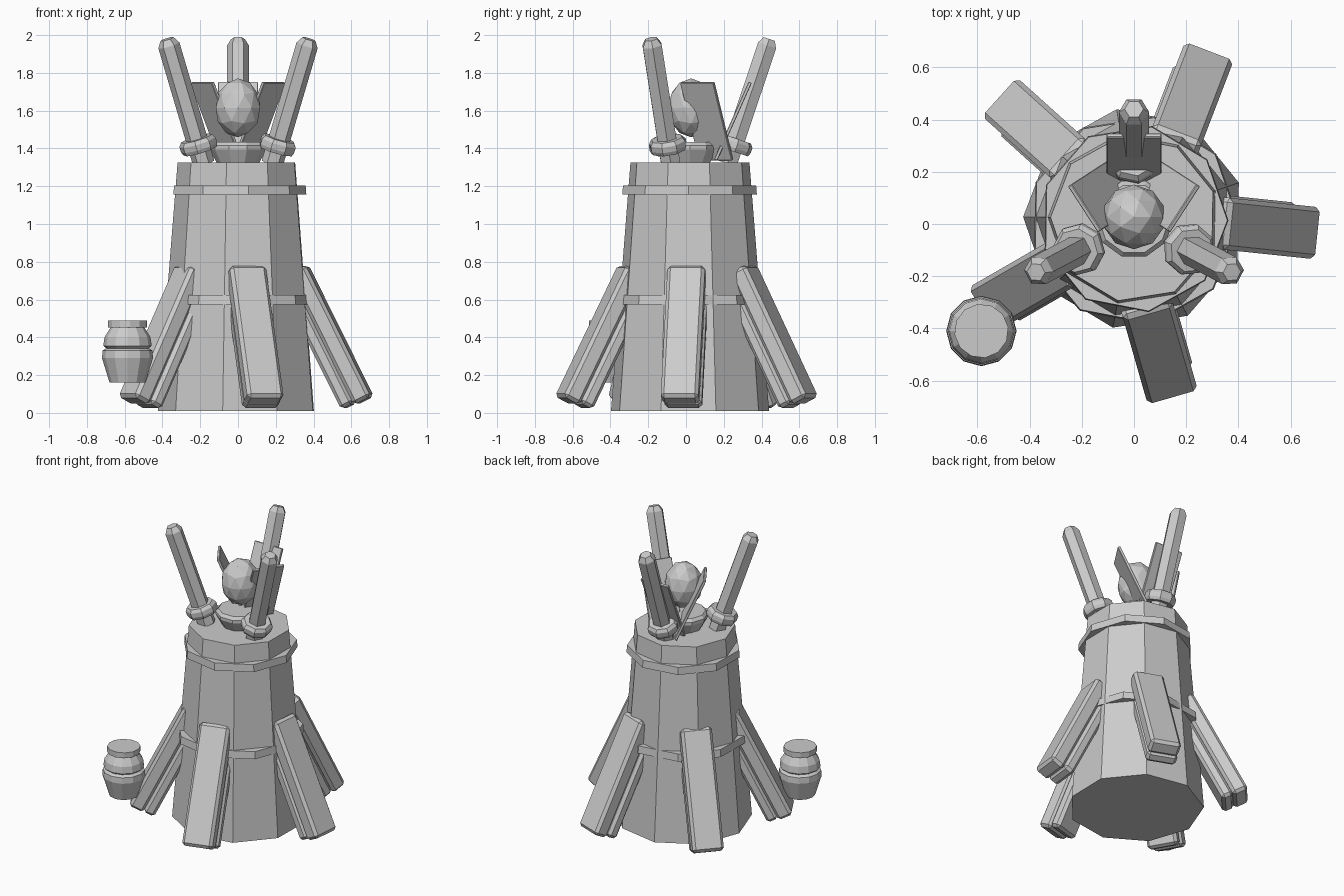
import bpy
import bmesh
from math import sin, cos, tau, radians
from mathutils import Matrix, Vector

if "Cube" in bpy.data.objects:
    bpy.data.objects.remove(bpy.data.objects["Cube"], do_unlink=True)

GREY = (0.6, 0.6, 0.6, 1.0)
grey = bpy.data.materials.new("plain_grey")
grey.use_nodes = True
grey.diffuse_color = GREY
grey.node_tree.nodes["Principled BSDF"].inputs["Base Color"].default_value = GREY


def finish(name, bm, matrix):
    bmesh.ops.recalc_face_normals(bm, faces=bm.faces)
    mesh = bpy.data.meshes.new(name)
    bm.to_mesh(mesh)
    bm.free()
    mesh.materials.append(grey)
    obj = bpy.data.objects.new(name, mesh)
    obj.matrix_world = matrix
    bpy.context.collection.objects.link(obj)
    return obj


def lathe(name, profile, sides, matrix, phase=0):
    """Closed solid from (radius, height) pairs, bottom to top."""
    bm = bmesh.new()
    rings = []
    for r, z in profile:
        angles = [radians(phase) + tau * i / sides for i in range(sides)]
        rings.append([bm.verts.new((r * cos(a), r * sin(a), z)) for a in angles])
    for low, high in zip(rings, rings[1:]):
        for i in range(sides):
            j = (i + 1) % sides
            bm.faces.new((low[i], low[j], high[j], high[i]))
    bm.faces.new(rings[0][::-1])
    bm.faces.new(rings[-1])
    return finish(name, bm, matrix)


def box(name, size, matrix, bevel):
    bm = bmesh.new()
    bmesh.ops.create_cube(bm, size=1)
    bmesh.ops.scale(bm, vec=size, verts=bm.verts)
    bmesh.ops.bevel(bm, geom=bm.edges[:], offset=bevel, segments=1, affect='EDGES')
    return finish(name, bm, matrix)


def at(x, y, z):
    return Matrix.Translation((x, y, z))


def leaning(foot, angle, lean):
    """Frame at foot whose x points outward and whose z leans outward."""
    turn = Matrix.Rotation(radians(angle), 4, 'Z')
    return at(*foot) @ turn @ Matrix.Rotation(radians(lean), 4, 'Y')


# Tapered tower with two bands
lathe("tower", [(0.425, 0.01), (0.32, 1.325)], 9, at(0, 0.02, 0), -101)
lathe("lower_band", [(0.405, 0.575), (0.4, 0.625)], 9, at(0, 0.015, 0), -81)
lathe("upper_band", [(0.362, 1.155), (0.358, 1.205)], 9, at(0, 0.02, 0), -81)

# Doubled buttress planks: (angle, middle of the outer face's top edge)
planks = [(-74, 0.055, -0.337), (-6, 0.365, 0.0), (69, 0.167, 0.345),
          (138, -0.263, 0.26), (210, -0.29, -0.16)]
for n, (angle, x, y) in enumerate(planks, 1):
    frame = leaning((x, y, 0.785), angle, -26.5)
    box(f"outer_plank_{n}", (0.1, 0.2, 0.78), frame @ at(-0.05, 0, -0.39), 0.018)
    box(f"inner_plank_{n}", (0.075, 0.2, 0.76), frame @ at(-0.135, 0.008, -0.39), 0.018)

# Leaning posts with collars
for name, angle in (("right_post", 208), ("left_post", -28), ("back_post", 90)):
    a = radians(angle)
    foot = (0.205 * cos(a), 0.015 + 0.205 * sin(a), 1.32)
    frame = leaning(foot, angle, 18.5)
    lathe(name, [(0.058, 0), (0.058, 0.66), (0.036, 0.695)], 6, frame, 30)
    lathe(name + "_collar", [(0.092, 0.07), (0.1, 0.09), (0.1, 0.12), (0.085, 0.14)],
          8, frame, 10)

# Dish and orb
lathe("dish", [(0.11, 1.32), (0.152, 1.395), (0.152, 1.415), (0.135, 1.435)],
      10, at(0, 0.02, 0))
bm = bmesh.new()
bmesh.ops.create_icosphere(bm, subdivisions=2, radius=1)
finish("orb", bm, at(0, 0.027, 1.615) @ Matrix.Diagonal((0.122, 0.124, 0.156, 1)))

# Leaning plates behind the orb: (name, angle, top edge middle)
for name, angle, x, y in (("left_plate", -33, 0.19, 0.06),
                          ("right_plate", 213, -0.19, 0.06),
                          ("back_plate", 90, 0, 0.34)):
    frame = leaning((x, y, 1.75), angle, 24)
    box(name, (0.018, 0.21, 0.45), frame @ at(0, 0, -0.225), 0.003)

# Small barrel beside the front right plank
lathe("barrel", [(0.095, 0.16), (0.135, 0.29), (0.132, 0.33), (0.112, 0.342),
                 (0.128, 0.355), (0.122, 0.4), (0.088, 0.455)], 12, at(-0.585, -0.41, 0))
lathe("barrel_lid", [(0.104, 0.453), (0.104, 0.49)], 12, at(-0.585, -0.41, 0), 8)
